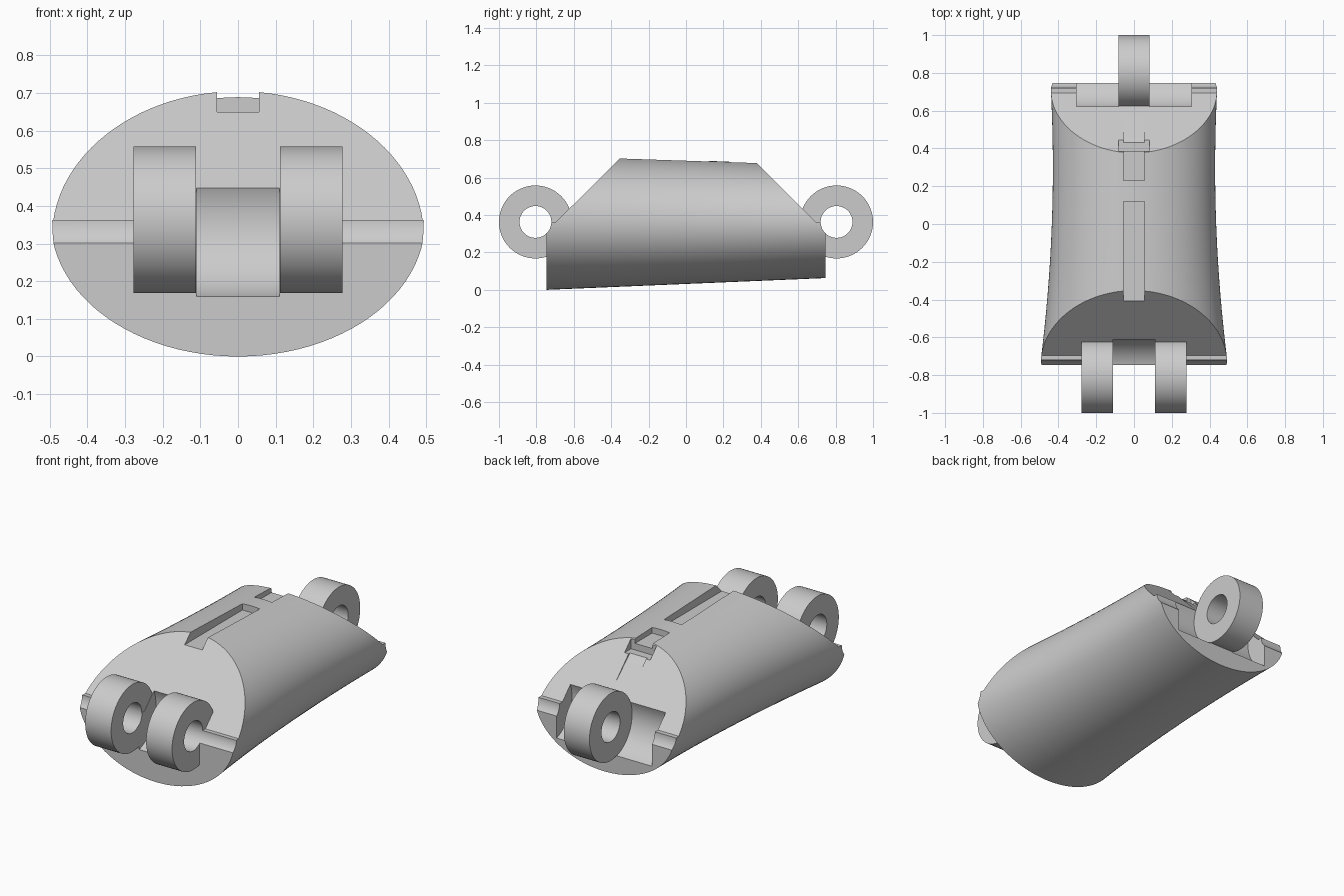
import bpy, bmesh, math

if "Cube" in bpy.data.objects:
    bpy.data.objects.remove(bpy.data.objects["Cube"])

grey = bpy.data.materials.new("plain_grey")
grey.use_nodes = True
COLOR = (0.6, 0.6, 0.6, 1)
grey.diffuse_color = COLOR
grey.node_tree.nodes["Principled BSDF"].inputs["Base Color"].default_value = COLOR

AXIS_Y, AXIS_Z = 0.805, 0.363      # hinge axis, mirrored front to back
KNUCKLE_R, HOLE_R = 0.195, 0.085
END = 0.747                        # half length of the shell


def loft(name, rings):
    """Closed solid through a list of equal-length point rings."""
    bm = bmesh.new()
    loops = [[bm.verts.new(p) for p in ring] for ring in rings]
    n = len(loops[0])
    for a, b in zip(loops, loops[1:]):
        for i in range(n):
            bm.faces.new((a[i], a[(i + 1) % n], b[(i + 1) % n], b[i]))
    bm.faces.new(loops[0][::-1])
    bm.faces.new(loops[-1])
    bmesh.ops.recalc_face_normals(bm, faces=bm.faces)
    mesh = bpy.data.meshes.new(name)
    bm.to_mesh(mesh)
    bm.free()
    mesh.materials.append(grey)
    obj = bpy.data.objects.new(name, mesh)
    bpy.context.collection.objects.link(obj)
    return obj


def prism(name, profile, x0, x1):
    """Side profile of (y, z) points extruded across x."""
    return loft(name, [[(x, y, z) for y, z in profile] for x in (x0, x1)])


def disc(name, y, r, x0, x1, n=64):
    """Round bar along the hinge axis."""
    angles = [2 * math.pi * i / n for i in range(n)]
    return prism(name, [(y + r * math.cos(a), AXIS_Z + r * math.sin(a)) for a in angles], x0, x1)


def combine(target, tool, operation):
    """Apply a boolean and discard the tool."""
    mod = target.modifiers.new(operation, 'BOOLEAN')
    mod.operation, mod.solver, mod.object = operation, 'EXACT', tool
    tool.hide_render = True
    bpy.context.view_layer.objects.active = target
    bpy.ops.object.modifier_apply(modifier=mod.name)
    bpy.data.objects.remove(tool)


# Shell: oval tube, waisted in width and tapering towards the back
def half_width(y):
    t = (y + END) / (2 * END)
    return 0.497 - 0.193 * t + 0.138 * t * t


def oval(y, n=96):
    t = (y + END) / (2 * END)
    low, high = 0.063 * t, 0.718 - 0.05 * t
    mid, rise = (low + high) / 2, (high - low) / 2
    return [(half_width(y) * math.cos(2 * math.pi * i / n), y,
             mid + rise * math.sin(2 * math.pi * i / n)) for i in range(n)]


STEPS = 16
body = loft("finger_segment", [oval(END * (2 * i / STEPS - 1)) for i in range(STEPS + 1)])

# Sloped ends with a small ledge at hinge height
for side, top in ((-1, 0.352), (1, 0.377)):
    profile = [(top - 0.2, 0.905), (top, 0.705), (0.695, AXIS_Z), (1.1, AXIS_Z), (1.1, 0.905)]
    if side > 0:
        profile = [(top - 0.2, 0.88), (top, 0.68), (0.694, AXIS_Z), (1.1, AXIS_Z), (1.1, 0.88)]
    combine(body, prism("end_cutter", [(side * y, z) for y, z in profile], -0.7, 0.7), 'DIFFERENCE')

# Rounded clearance recesses: one between front knuckles, two beside the back one
combine(body, disc("front_recess", -AXIS_Y, 0.212, -0.11, 0.11), 'DIFFERENCE')
for x0, x1 in ((-0.305, -0.08), (0.08, 0.305)):
    combine(body, disc("back_recess", AXIS_Y, 0.198, x0, x1), 'DIFFERENCE')

# Cord channel along the crest, leaving a bridge between its two runs
front_run = [(-0.6, 0.65), (0.12, 0.65), (0.12, 0.8), (-0.6, 0.8)]
back_run = [(0.23, 0.65), (0.39, 0.65), (0.57, 0.487), (0.7, 0.37), (0.7, 0.8), (0.23, 0.8)]
for run in (front_run, back_run):
    combine(body, prism("channel_cutter", run, -0.056, 0.056), 'DIFFERENCE')
# Wider notch at the back mouth of the channel
notch = [(0.386, 0.612), (0.5, 0.612), (0.5, 0.8), (0.386, 0.8)]
combine(body, prism("notch_cutter", notch, -0.082, 0.082), 'DIFFERENCE')

# Hinge knuckles: a pair in front, a single one at the back
for side, x0, x1 in ((-1, -0.278, -0.112), (-1, 0.112, 0.278), (1, -0.082, 0.082)):
    combine(body, disc("knuckle", side * AXIS_Y, KNUCKLE_R, x0, x1), 'UNION')

# Pin holes right across both ends
for side in (-1, 1):
    combine(body, disc("pin_hole", side * AXIS_Y, HOLE_R, -0.7, 0.7), 'DIFFERENCE')

for obj in bpy.context.selected_objects:
    obj.select_set(False)
body.select_set(True)
bpy.context.view_layer.objects.active = body
bpy.ops.object.shade_smooth_by_angle(angle=math.radians(25))
